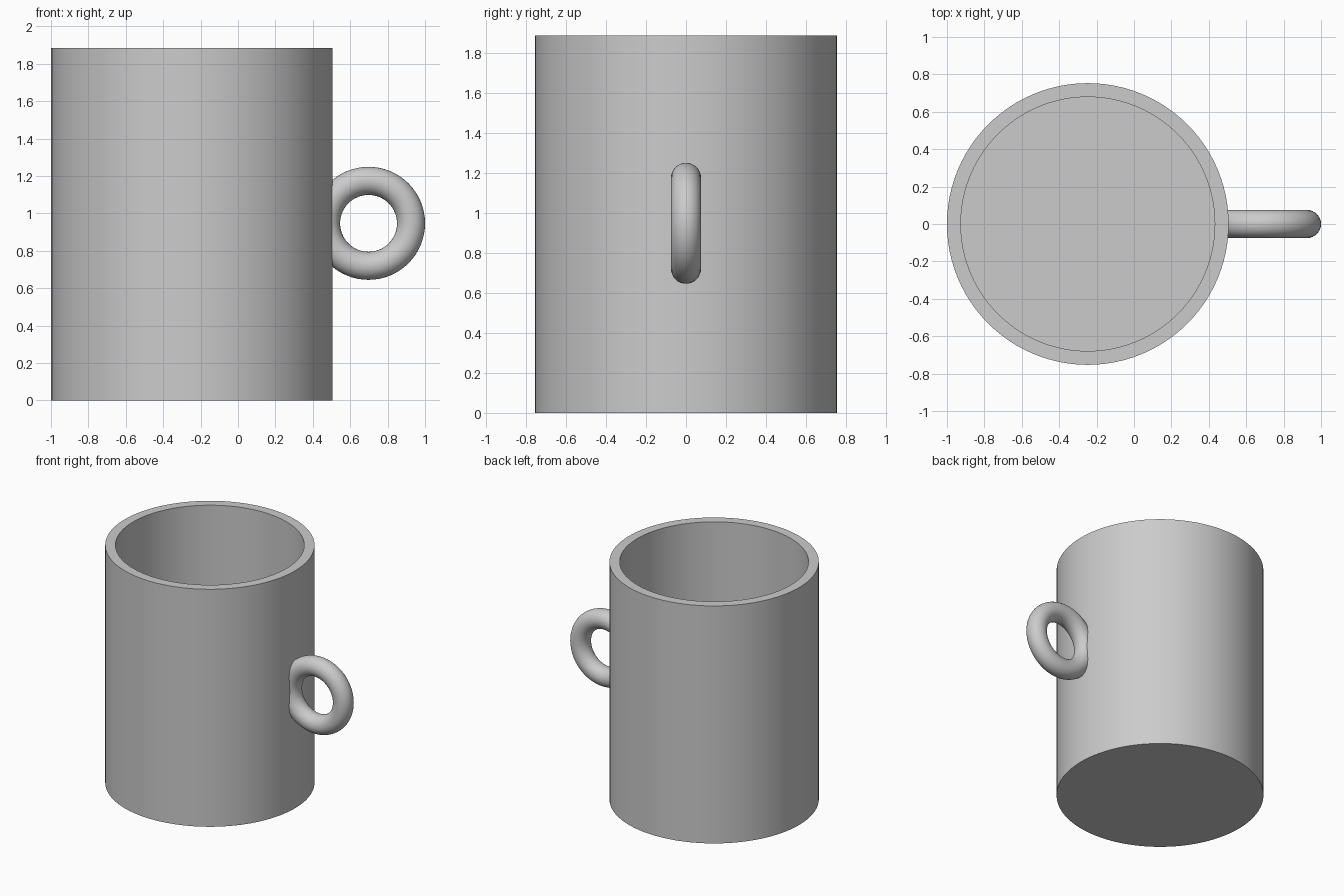
import bpy, math

if "Cube" in bpy.data.objects:
    bpy.data.objects.remove(bpy.data.objects["Cube"])

R_OUT, R_IN, HEIGHT, FLOOR = 0.753, 0.679, 1.885, 0.075
CX = -0.247

grey = bpy.data.materials.new("light grey")
grey.diffuse_color = (0.6, 0.6, 0.6, 1)
grey.use_nodes = True
grey.node_tree.nodes["Principled BSDF"].inputs["Base Color"].default_value = grey.diffuse_color


def cylinder(name, radius, z0, z1):
    bpy.ops.mesh.primitive_cylinder_add(vertices=96, radius=radius, depth=z1 - z0,
                                        location=(CX, 0, (z0 + z1) / 2))
    ob = bpy.context.object
    ob.name = name
    return ob


def subtract(ob, cutter):
    mod = ob.modifiers.new("cut", 'BOOLEAN')
    mod.operation, mod.solver, mod.object = 'DIFFERENCE', 'EXACT', cutter
    bpy.context.view_layer.objects.active = ob
    bpy.ops.object.modifier_apply(modifier=mod.name)


def finish(ob):
    ob.data.materials.clear()
    ob.data.materials.append(grey)
    bpy.ops.object.select_all(action='DESELECT')
    ob.select_set(True)
    bpy.context.view_layer.objects.active = ob
    bpy.ops.object.shade_smooth_by_angle(angle=math.radians(30))


# Hollow cup body
body = cylinder("cup_body", R_OUT, 0, HEIGHT)
hollow = cylinder("hollow_cutter", R_IN, FLOOR, HEIGHT + 0.2)
subtract(body, hollow)

# Upright ring handle, trimmed inside the wall
bpy.ops.mesh.primitive_torus_add(major_radius=0.227, minor_radius=0.075,
                                 major_segments=64, minor_segments=32,
                                 location=(0.698, 0, 0.947),
                                 rotation=(math.pi / 2, 0, 0))
handle = bpy.context.object
handle.name = "ring_handle"
trim = cylinder("handle_trim_cutter", (R_OUT + R_IN) / 2, 0.2, 1.7)
subtract(handle, trim)

for cutter in (hollow, trim):
    bpy.data.objects.remove(cutter, do_unlink=True)
for part in (body, handle):
    finish(part)
